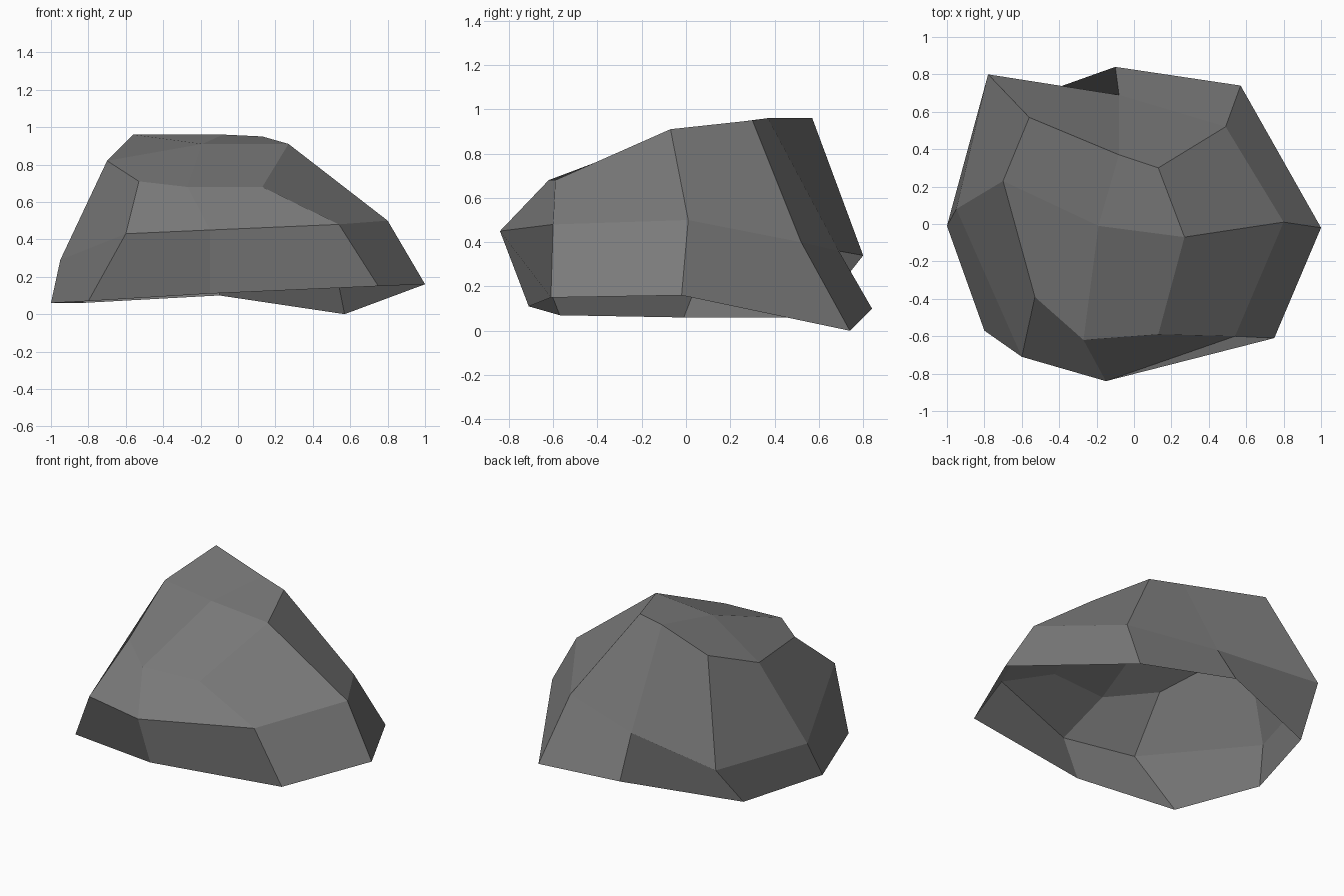
import bpy
import bmesh

if "Cube" in bpy.data.objects:
    bpy.data.objects.remove(bpy.data.objects["Cube"], do_unlink=True)

# Stone colour
stone = bpy.data.materials.new("dark_grey_stone")
stone.use_nodes = True
colour = (0.2, 0.2, 0.2, 1.0)
stone.diffuse_color = colour
stone.node_tree.nodes["Principled BSDF"].inputs["Base Color"].default_value = colour

# Three irregular cross-sections, each starting at the front left and running
# past the front, right, back and left sides
ground_rim = [(0.75, -0.61, 0.15), (-0.15, -0.71, 0.11), (-0.8, -0.57, 0.07),
              (-1, -0.01, 0.06), (-0.83, 0.58, 0.06), (-0.1, 0.84, 0.1),
              (0.57, 0.74, 0), (1, -0.02, 0.16)]
belt = [(0.54, -0.6, 0.48), (-0.15, -0.84, 0.45), (-0.6, -0.71, 0.43),
        (-0.95, 0.08, 0.29), (-0.78, 0.8, 0.34), (-0.08, 0.69, 0.36),
        (0.49, 0.52, 0.4), (0.8, 0.01, 0.5)]
crown = [(0.13, -0.59, 0.68), (-0.27, -0.62, 0.68), (-0.53, -0.39, 0.71),
         (-0.7, 0.23, 0.82), (-0.56, 0.57, 0.96), (-0.08, 0.37, 0.96),
         (0.13, 0.3, 0.95), (0.27, -0.07, 0.91)]
peak = (-0.19, -0.01, 0.91)


def add_ring(bm, points):
    return [bm.verts.new(p) for p in points]


def bridge(bm, lower, upper):
    """Join two rings with a band of outward-facing quads."""
    count = len(lower)
    for i in range(count):
        j = (i + 1) % count
        bm.faces.new((lower[i], upper[i], upper[j], lower[j]))


def cap(bm, ring, centre):
    """Close a ring with quads that fan around one centre point."""
    count = len(ring)
    for i in range(1, count, 2):
        corners = [ring[(i + step) % count] for step in range(3)]
        bm.faces.new((centre, *reversed(corners)))


# Faceted rock shell, open underneath
bm = bmesh.new()
rings = [add_ring(bm, points) for points in (ground_rim, belt, crown)]
for lower, upper in zip(rings, rings[1:]):
    bridge(bm, lower, upper)
cap(bm, rings[-1], bm.verts.new(peak))

mesh = bpy.data.meshes.new("rock")
bm.to_mesh(mesh)
bm.free()
mesh.materials.append(stone)
rock = bpy.data.objects.new("rock", mesh)
bpy.context.scene.collection.objects.link(rock)
